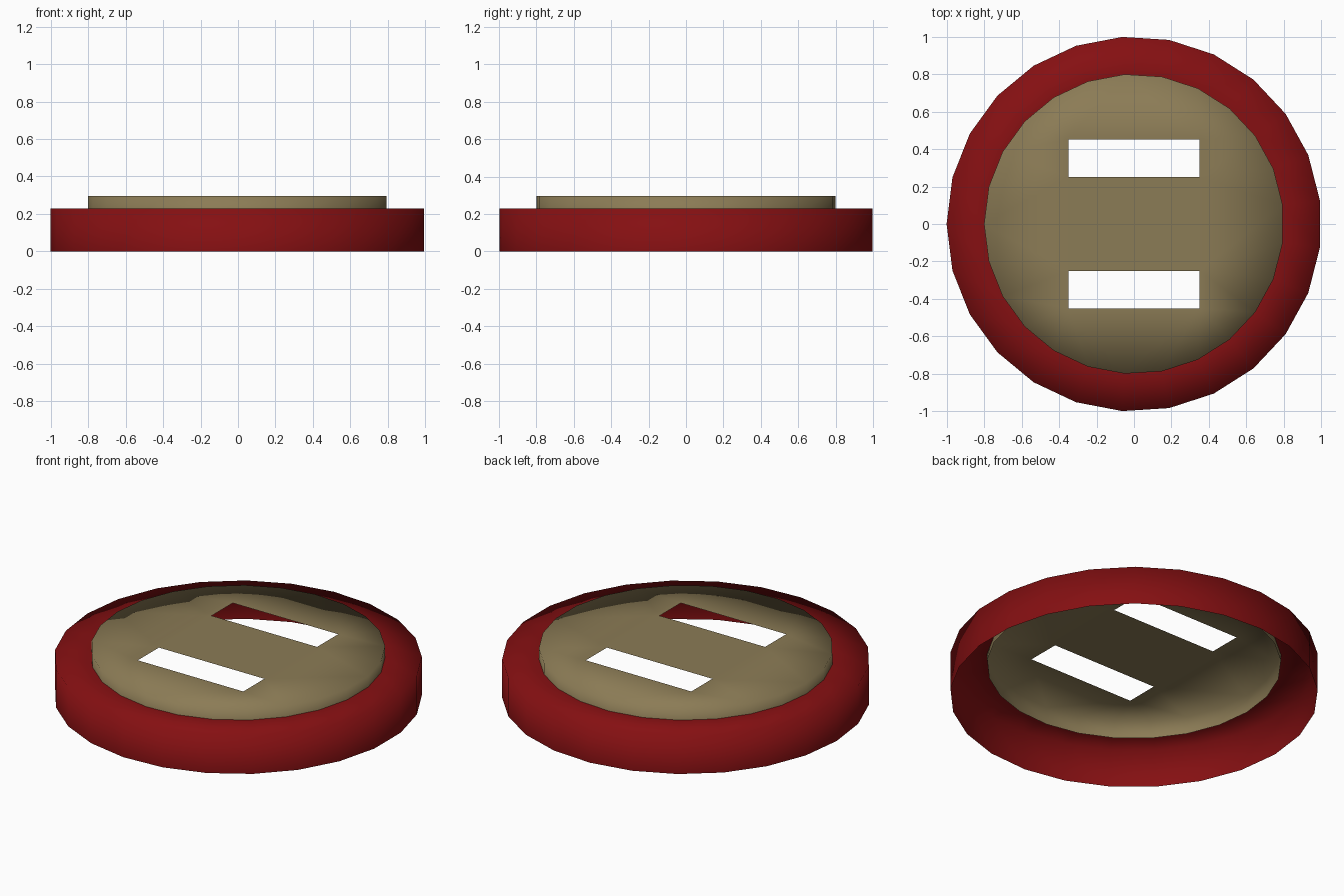
import bpy, bmesh
from math import cos, sin, pi

cube = bpy.data.objects.get("Cube")
if cube:
    bpy.data.objects.remove(cube)

SIDES = 25


def material(name, rgb):
    mat = bpy.data.materials.new(name)
    mat.use_nodes = True
    mat.diffuse_color = (*rgb, 1)
    bsdf = next(n for n in mat.node_tree.nodes if n.type == "BSDF_PRINCIPLED")
    bsdf.inputs["Base Color"].default_value = (*rgb, 1)
    return mat


def loop(bm, points):
    """Add a closed loop of edges through the points."""
    verts = [bm.verts.new(p) for p in points]
    edges = [bm.edges.new((v, verts[(i + 1) % len(verts)])) for i, v in enumerate(verts)]
    return verts, edges


def ring(bm, radius, z):
    angles = [pi + 2 * pi * i / SIDES for i in range(SIDES)]
    return loop(bm, [(radius * cos(a), radius * sin(a), z) for a in angles])


def shell(name, profile, mat, slots=None):
    """Open turned shell; when slots are given, its top is closed around them."""
    bm = bmesh.new()
    rings = [ring(bm, r, z) for r, z in profile]
    for (low, _), (high, _) in zip(rings, rings[1:]):
        for i in range(SIDES):
            j = (i + 1) % SIDES
            bm.faces.new((low[i], low[j], high[j], high[i]))
    if slots:
        edges = list(rings[-1][1])
        top = profile[-1][1]
        for x, y0, y1 in slots:
            edges += loop(bm, [(-x, y0, top), (x, y0, top), (x, y1, top), (-x, y1, top)])[1]
        fill = bmesh.ops.triangle_fill(bm, edges=edges, use_beauty=True, normal=(0, 0, 1))
        for f in fill["geom"]:
            if isinstance(f, bmesh.types.BMFace):
                f.normal_update()
                if f.normal.z < 0:
                    f.normal_flip()
    for f in bm.faces:
        f.smooth = True
    mesh = bpy.data.meshes.new(name)
    bm.to_mesh(mesh)
    bm.free()
    mesh.materials.append(mat)
    obj = bpy.data.objects.new(name, mesh)
    bpy.context.collection.objects.link(obj)
    return obj


red = material("dark red", (0.235, 0.005, 0.006))
tan = material("olive tan", (0.26, 0.2, 0.092))

# Outer casing: open-bottomed wall with an inward rim
shell("outer_casing", [(1.0, 0), (1.0, 0.23), (0.8, 0.23)], red)

# Raised cap with two slots cut through it
shell("slotted_cap", [(0.8, 0.19), (0.8, 0.295)], tan,
      slots=[(0.35, 0.25, 0.45), (0.35, -0.45, -0.25)])
